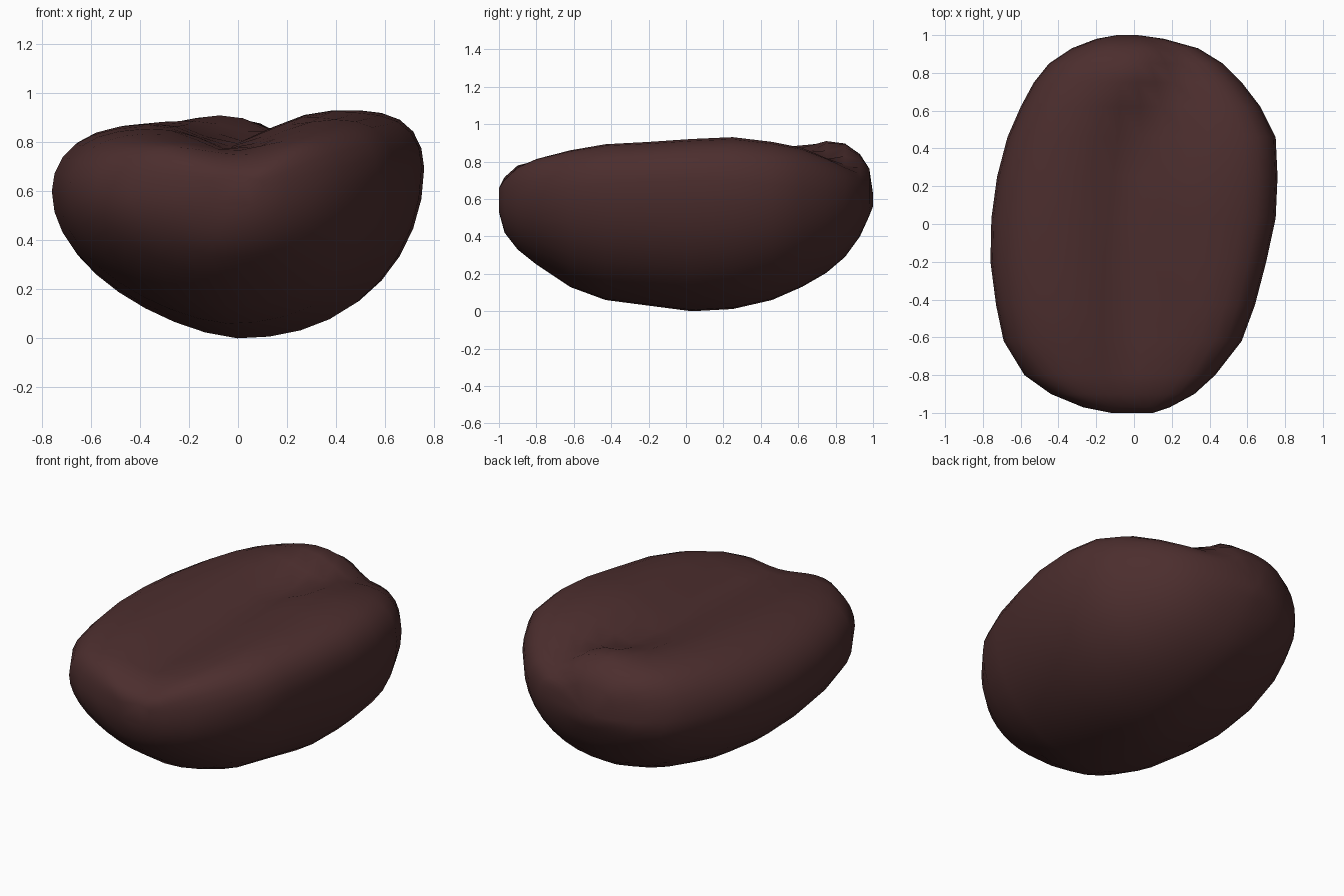
import bpy, bmesh, math

# Stations along the bean:
# y, left x, right x, bottom z, left lobe z, right lobe z, groove depth, groove x
STATIONS = [
    (-1.00, -0.12, 0.10, 0.53, 0.66, 0.66, 0.00, 0.00),
    (-0.97, -0.27, 0.19, 0.42, 0.73, 0.72, 0.02, 0.00),
    (-0.90, -0.44, 0.32, 0.33, 0.79, 0.79, 0.04, 0.01),
    (-0.80, -0.58, 0.43, 0.25, 0.81, 0.83, 0.05, 0.02),
    (-0.62, -0.69, 0.57, 0.13, 0.84, 0.87, 0.08, 0.03),
    (-0.43, -0.73, 0.64, 0.06, 0.86, 0.90, 0.10, 0.03),
    (-0.20, -0.76, 0.70, 0.03, 0.87, 0.91, 0.10, 0.02),
    (0.03, -0.755, 0.75, 0.00, 0.88, 0.925, 0.10, 0.02),
    (0.25, -0.725, 0.76, 0.012, 0.885, 0.935, 0.10, 0.03),
    (0.46, -0.67, 0.75, 0.06, 0.89, 0.91, 0.09, 0.06),
    (0.62, -0.60, 0.67, 0.13, 0.89, 0.88, 0.06, 0.10),
    (0.75, -0.53, 0.57, 0.205, 0.88, 0.83, 0.03, 0.15),
    (0.85, -0.45, 0.47, 0.29, 0.86, 0.78, 0.01, 0.18),
    (0.93, -0.33, 0.34, 0.40, 0.82, 0.73, 0.01, 0.17),
    (0.98, -0.20, 0.16, 0.51, 0.75, 0.69, 0.00, 0.10),
    (1.00, -0.09, 0.02, 0.56, 0.62, 0.61, 0.00, 0.00),
]
SIDES = 36


def ring(y, xl, xr, zb, zl, zr, depth, gx):
    """Cross-section: round belly below, two lobes and a groove above."""
    pts = []
    mid, half = (xl + xr) / 2, (xr - xl) / 2
    for i in range(SIDES):
        a = 2 * math.pi * i / SIDES
        u = math.cos(a)
        x = mid + half * u
        # the right flank is widest higher up than the left one
        widest = 0.60 + (0.05 + 0.05 * u) * (1 - y * y)
        if math.sin(a) < -1e-6:
            p = 1.5 if u < 0 else 2.2
            z = widest - (widest - zb) * max(0, 1 - abs(u) ** p) ** 0.5
        else:
            t = min(1, max(0, (x - gx) / 0.2 + 0.5))
            top = zl + (zr - zl) * t * t * (3 - 2 * t)
            p = 4.8 if u < 0 else 8
            shape = max(0, 1 - abs(u) ** p) ** 0.5
            groove = depth * math.exp(-((x - gx) / 0.2) ** 2)
            # raised lip closing the groove at the back
            lip = 0.045 * math.exp(-((x + 0.03) / 0.18) ** 2 - ((y - 0.80) / 0.16) ** 2)
            z = widest + (top - widest - groove + lip) * shape
        pts.append((x, y, z))
    return pts


# Bean: loft the rings and close both tips
bm = bmesh.new()
rings = [[bm.verts.new(p) for p in ring(*s)] for s in STATIONS]
for a, b in zip(rings, rings[1:]):
    for i in range(SIDES):
        j = (i + 1) % SIDES
        bm.faces.new((a[i], a[j], b[j], b[i]))
bm.faces.new(rings[0])
bm.faces.new(rings[-1])
bmesh.ops.recalc_face_normals(bm, faces=bm.faces[:])
for f in bm.faces:
    f.smooth = True

mesh = bpy.data.meshes.new("bean")
bm.to_mesh(mesh)
bm.free()
bean = bpy.data.objects.new("bean", mesh)
bpy.context.collection.objects.link(bean)

brown = bpy.data.materials.new("dark roasted brown")
brown.diffuse_color = (0.072, 0.027, 0.027, 1)
mesh.materials.append(brown)
